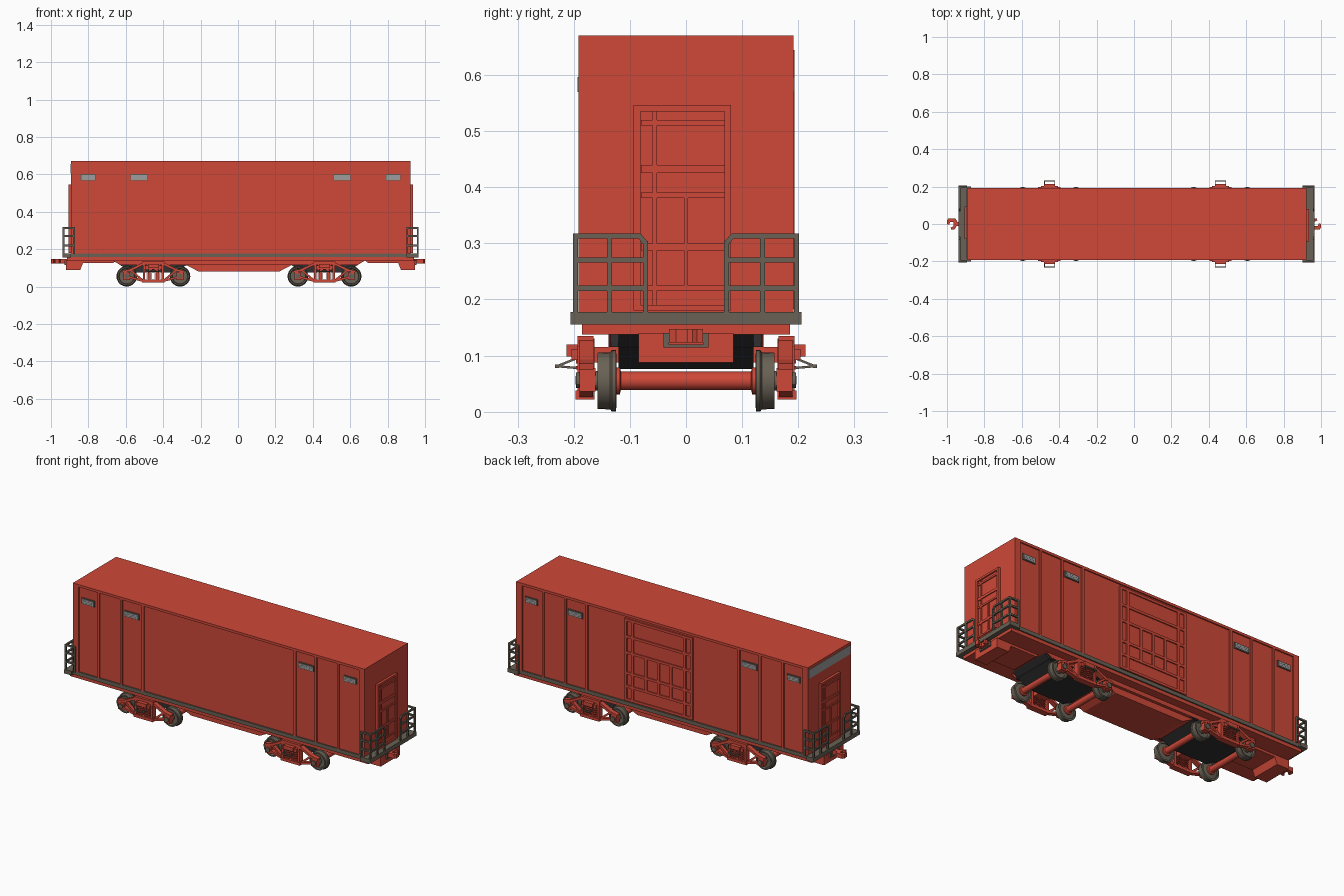
import bpy, bmesh, math
from mathutils import Vector, Matrix

if "Cube" in bpy.data.objects:
    bpy.data.objects.remove(bpy.data.objects["Cube"])


def material(name, r, g, b):
    m = bpy.data.materials.new(name)
    m.diffuse_color = (r, g, b, 1)
    m.use_nodes = True
    m.node_tree.nodes["Principled BSDF"].inputs["Base Color"].default_value = m.diffuse_color
    return m


RED = material("red_paint", 0.62, 0.065, 0.04)
STEEL = material("brown_grey_steel", 0.14, 0.12, 0.09)
GREY = material("vent_grey", 0.34, 0.34, 0.34)
DARK = material("dark_underside", 0.03, 0.03, 0.032)


def finish(bm, name, mat, smooth=False):
    bmesh.ops.recalc_face_normals(bm, faces=bm.faces[:])
    me = bpy.data.meshes.new(name)
    bm.to_mesh(me)
    bm.free()
    me.materials.append(mat)
    ob = bpy.data.objects.new(name, me)
    bpy.context.collection.objects.link(ob)
    if smooth:
        bpy.ops.object.select_all(action='DESELECT')
        ob.select_set(True)
        bpy.context.view_layer.objects.active = ob
        bpy.ops.object.shade_smooth_by_angle(angle=math.radians(30))
    return ob


def boxes(name, mat, items=(), beams=()):
    """items: (x0,x1,y0,y1,z0,z1); beams: (start, end, width, depth)."""
    bm = bmesh.new()
    for x0, x1, y0, y1, z0, z1 in items:
        c = Matrix.Translation(((x0 + x1) / 2, (y0 + y1) / 2, (z0 + z1) / 2))
        s = Matrix.Diagonal((abs(x1 - x0), abs(y1 - y0), abs(z1 - z0), 1))
        bmesh.ops.create_cube(bm, size=1, matrix=c @ s)
    for p, q, w, d in beams:
        p, q = Vector(p), Vector(q)
        v = q - p
        up = Vector((0, 1, 0)) if abs(v.normalized().y) < 0.9 else Vector((0, 0, 1))
        side = v.cross(up).normalized()
        up = side.cross(v).normalized()
        rot = Matrix((side, up, v.normalized())).transposed().to_4x4()
        s = Matrix.Diagonal((w, d, v.length, 1))
        bmesh.ops.create_cube(bm, size=1, matrix=Matrix.Translation((p + q) / 2) @ rot @ s)
    return finish(bm, name, mat)


def extrude(name, mat, pts, axis, a, b):
    """Extrude a profile along y (points are x,z) or z (points are x,y)."""
    bm = bmesh.new()
    at = (lambda u, v, t: (u, t, v)) if axis == 'y' else (lambda u, v, t: (u, v, t))
    f = bm.faces.new([bm.verts.new(at(u, v, a)) for u, v in pts])
    r = bmesh.ops.extrude_face_region(bm, geom=[f])
    bmesh.ops.translate(bm, vec=at(0, 0, b - a),
                        verts=[g for g in r['geom'] if isinstance(g, bmesh.types.BMVert)])
    return finish(bm, name, mat)


def lathe(name, mat, prof, cx, cz, n=28):
    """Revolve (radius, y) points round a crosswise axis."""
    bm = bmesh.new()
    rings = [[bm.verts.new((cx + r * math.cos(2 * math.pi * i / n), y,
                            cz + r * math.sin(2 * math.pi * i / n))) for i in range(n)]
             for r, y in prof]
    for A, B in zip(rings, rings[1:]):
        for i in range(n):
            j = (i + 1) % n
            bm.faces.new((A[i], A[j], B[j], B[i]))
    bmesh.ops.remove_doubles(bm, verts=bm.verts[:], dist=1e-6)
    return finish(bm, name, mat, True)


X0, X1, W = -0.893, 0.922, 0.192      # body ends, half width
PW = 0.185                            # recessed panel half width

# Body shell, ribs and side vents
boxes("body", RED, [(X0, X1, -PW, PW, 0.165, 0.67)])
RIBS = [(X0, -0.858), (-0.741, -0.728), (-0.6, -0.587), (-0.468, -0.452),
        (0.478, 0.494), (0.612, 0.624), (0.75, 0.762), (0.886, X1)]
VENTS = [(-0.842, -0.76), (-0.575, -0.483), (0.51, 0.602), (0.79, 0.87)]
for s, side in ((-1, "front"), (1, "back")):
    boxes(side + "_ribs", RED, [(a, b, s * PW, s * W, 0.175, 0.658) for a, b in RIBS]
          + [(X0, X1, s * PW, s * W, 0.656, 0.67)])
    boxes(side + "_vent_frames", STEEL, [(a, b, s * PW, s * 0.190, 0.567, 0.601) for a, b in VENTS])
    boxes(side + "_vents", GREY, [(a + .004, b - .004, s * 0.189, s * 0.1935, z, z + 0.0085)
                                  for a, b in VENTS for z in (0.570, 0.579, 0.588)])
boxes("end_vent_strip", GREY, [(X0 - 0.002, X0 + 0.01, -0.185, 0.185, 0.605, 0.655)])

# Sliding side door on the back: lattice of raised bars
DX0, DX1, DY0, DY1 = -0.175, 0.25, PW, 0.193
LEVELS = [0.19, 0.265, 0.34, 0.455, 0.545, 0.638]
bars = [(DX0, DX1, DY0, DY1, z - 0.007, z + 0.007) for z in LEVELS]
bars += [(x - 0.008, x + 0.008, DY0, DY1, 0.185, 0.643) for x in (DX0 + .008, DX0 + .05, DX1 - .05, DX1 - .008)]
bars += [(x - 0.007, x + 0.007, DY0, DY1, 0.265, 0.455) for x in (-0.04, 0.0375, 0.115)]
bars += [(DX0, DX1, DY0, 0.187, 0.185, 0.643)]
boxes("side_door", RED, bars)

# Deck and underframe
boxes("deck", STEEL, [(-0.937, 0.965, -W, W, 0.157, 0.178),
                      (-0.937, X0, -0.206, 0.206, 0.155, 0.178),
                      (X1 - 0.02, 0.965, -0.206, 0.206, 0.155, 0.178)])
boxes("underframe", RED, [(-0.915, 0.94, -0.185, 0.185, 0.138, 0.158)])
for s in (-1, 1):
    extrude("belly_side_plate", RED, [(-0.67, 0.14), (-0.63, 0.115), (0.64, 0.115), (0.68, 0.14)],
            'y', s * 0.134, s * 0.138)
boxes("belly_floor", RED, [(-0.26, 0.27, -0.134, 0.134, 0.116, 0.14)])
extrude("fishbelly_sill", RED, [(-0.28, 0.117), (-0.21, 0.08), (0.22, 0.08), (0.29, 0.117)], 'y', -0.12, 0.12)


def end(name, s, xb, xd):
    """End door, railings, draft box and coupler; the other end is rotated half a turn."""
    def B(d0, d1, y0, y1, z0, z1):
        return (xb + s * d0, xb + s * d1, s * y0, s * y1, z0, z1)
    # Door with frame and panel bars
    fr = [B(-.01, .006, -.094, .08, .18, .547)]
    fr += [B(0, .014, a, b, .18, .547) for a, b in ((-.094, -.081), (.069, .08))]
    fr += [B(0, .014, -.094, .08, a, b) for a, b in ((.535, .547), (.18, .19))]
    fr += [B(0, .011, -.08, .069, a, b) for a, b in
           ((.51, .52), (.425, .44), (.381, .391), (.287, .3), (.216, .225))]
    fr += [B(0, .011, -.06, -.052, .19, .535), B(0, .011, -.004, .004, .216, .381)]
    boxes(name + "_end_door", RED, fr)
    # Corner railings
    t, xo, xi = 0.009, xd - s * 0.0045, xd - s * 0.06
    bm = []
    for k in (-1, 1):
        yo, yi = k * 0.197, k * 0.072
        bm += [((xo, y, .175), (xo, y, z), t, t) for y, z in ((yo, .318), (k * .136, .318), (yi, .304))]
        bm += [((xi, yo, .175), (xi, yo, .318), t, t)]
        bm += [((xo, yo, z), (xo, yi, z), t, t) for z in (.22, .27)]
        bm += [((xo, yo, .3135), (xo, k * .082, .3135), t, t),
               ((xo, k * .084, .3145), (xo, yi, .3), t, t)]
        bm += [((xo, yo, z), (xi, yo, z), t, t) for z in (.22, .27, .3135)]
    boxes(name + "_railings", STEEL, beams=bm)
    # Draft box
    e = xd - s * 0.018
    extrude(name + "_draft_box", RED, [(e, .14), (e, .088), (e - s * .075, .088),
            (e - s * .09, .125), (e - s * .25, .125), (e - s * .27, .14)], 'y', -0.085, 0.085)
    boxes(name + "_coupler_guide", STEEL, [(e - s * .01, e + s * .008, y0, y1, .118, .14)
                                           for y0, y1 in ((-.04, -.03), (.03, .04))]
          + [(e - s * .01, e + s * .008, -.04, .04, .114, .12)])
    # Coupler shank and hooked knuckle
    hook = [(-.10, -.012), (-.05, -.012), (-.042, -.028), (-.022, -.03), (-.02, -.02), (-.034, -.012),
            (-.034, .012), (-.016, .012), (-.014, -.002), (-.002, -.004), (0, .018), (-.008, .03), (-.045, .03),
            (-.056, .012), (-.10, .012)]
    extrude(name + "_coupler", RED, [(s * (1 + x), s * -y) for x, y in hook], 'z', .123, .147)


end("right", 1, X1, 0.965)
end("left", -1, X0, -0.937)

# Bogies
TREAD = [(0, .118), (.021, .118), (.021, .127), (.045, .131), (.046, .124), (.055, .125), (.055, .132),
         (.051, .135), (.050, .158), (.043, .158), (.040, .147), (.018, .146), (.017, .162), (0, .162)]
for label, cx in (("left", -0.4525), ("right", 0.4625)):
    extrude(label + "_bogie_well", DARK, [(cx + x, z) for x, z in (
        (-.215, .14), (-.175, .113), (-.11, .076), (.11, .076), (.175, .113), (.215, .14))], 'y', -.12, .12)
    boxes(label + "_bogie_well_rim", DARK, [(cx - .18, cx + .18, -.134, .134, .115, .14)])
    boxes(label + "_bolster", RED, [(cx - .035, cx + .035, -.19, .19, .088, .115)])
    for dx in (-.1425, .1425):
        lathe(label + "_axle", RED, [(0, -.165), (.009, -.165), (.009, -.126), (.024, -.126), (.024, -.118),
              (.0165, -.116), (.0165, .116), (.024, .118), (.024, .126), (.009, .126), (.009, .165), (0, .165)],
              cx + dx, .055, 16)
        for s in (-1, 1):
            lathe(label + "_wheel", STEEL, [(r, s * y) for r, y in TREAD], cx + dx, .055)
            # Axle box with round cover
            boxes(label + "_axle_box", RED, [(cx + dx - .018, cx + dx + .018, s * .161, s * .19, .036, .078)])
            lathe(label + "_axle_cover", STEEL, [(0, s * .186), (.014, s * .186), (.014, s * .196),
                                                 (0, s * .197)], cx + dx, .056, 12)
    for s in (-1, 1):
        # Truss side frame
        y, bm = s * .178, []
        for k in (-1, 1):
            def P(x, z):
                return (cx + k * x, y, z)
            bm += [(P(.165, .08), P(.125, .088), .012, .026), (P(.13, .085), P(.05, .124), .014, .026),
                   (P(.13, .05), P(.05, .03), .012, .024), (P(.12, .085), P(.058, .034), .011, .02),
                   (P(.05, .028), P(.05, .13), .013, .03)]
        boxes(label + "_side_frame", RED,
              [(cx - .06, cx + .06, s * .165, s * .193, .115, .135),
               (cx - .06, cx + .06, s * .163, s * .197, .022, .038),
               (cx - .045, cx + .045, s * .185, s * .204, .092, .112),
               (cx - .03, cx + .03, s * .185, s * .213, .098, .120)], bm)
        # Spring nest
        for dx in (-.022, .022):
            boxes(label + "_spring", RED, [(cx + dx - .015, cx + dx + .015, s * .168, s * .196, z, z + .006)
                                           for z in (.042, .053, .064, .075, .086)]
                  + [(cx + dx - .008, cx + dx + .008, s * .174, s * .19, .036, .095)])
        # Release lever
        boxes(label + "_lever", STEEL, beams=[
            ((cx + k, s * .195, zz), (cx + k, s * .23, .081), .004, .004)
            for k in (-.026, .026) for zz in (.095, .078)]
            + [((cx - .03, s * .23, .081), (cx + .03, s * .23, .081), .007, .007)])
